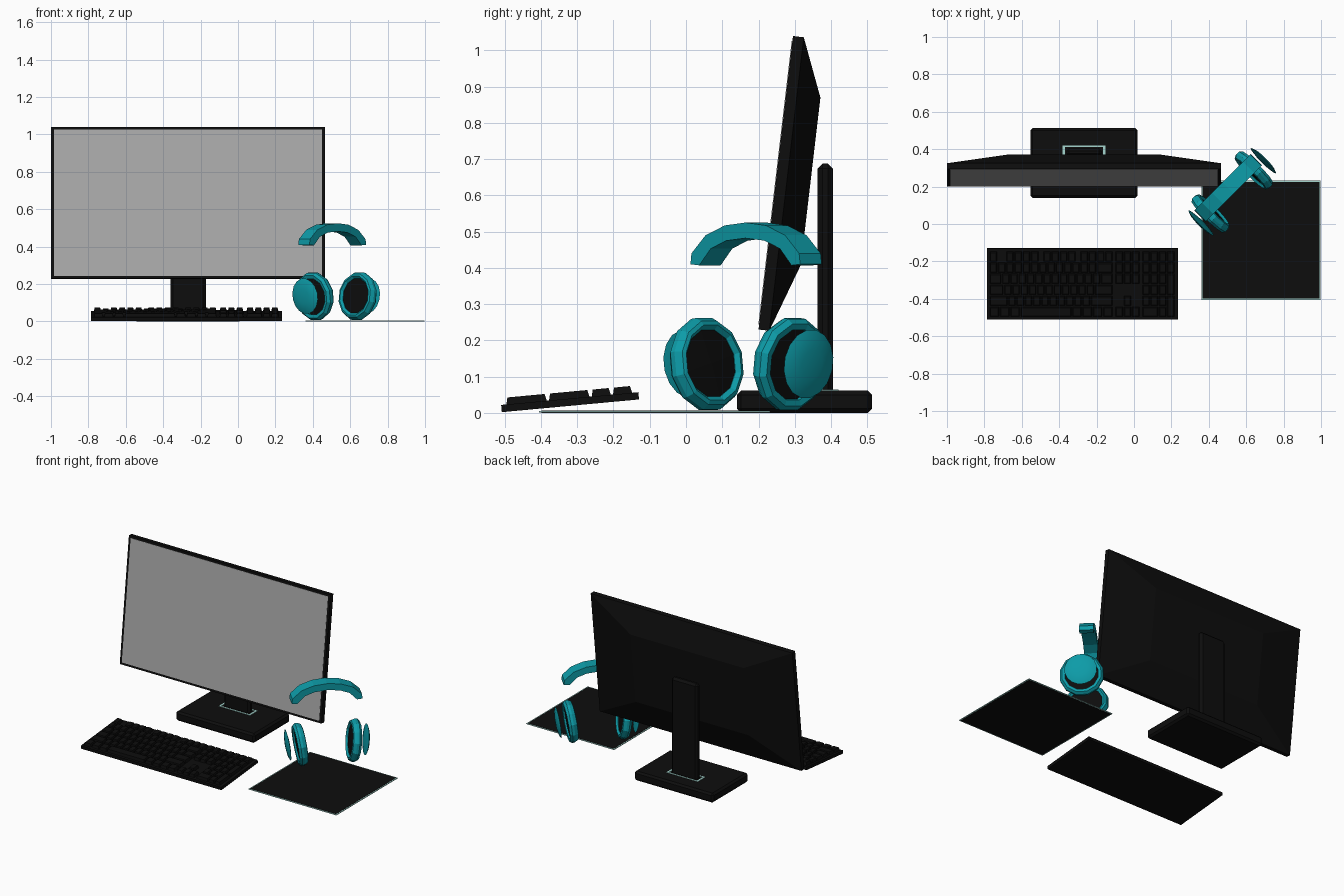
import bpy, bmesh, math
from mathutils import Matrix, Vector

old = bpy.data.objects.get("Cube")
if old:
    bpy.data.objects.remove(old, do_unlink=True)


def material(name, rgb):
    m = bpy.data.materials.new(name)
    m.use_nodes = True
    m.diffuse_color = (*rgb, 1)
    node = next(n for n in m.node_tree.nodes if n.type == 'BSDF_PRINCIPLED')
    node.inputs["Base Color"].default_value = (*rgb, 1)
    node.inputs["Roughness"].default_value = 0.6
    return m


BLACK = material("black plastic", (0.004, 0.004, 0.004))
GREY = material("screen grey", (0.4, 0.4, 0.4))
TEAL = material("teal", (0.004, 0.33, 0.39))
PALE = material("pale mint", (0.38, 0.68, 0.63))


def finish(name, bm, mat, matrix=Matrix(), bevel=0, smooth=0):
    bmesh.ops.recalc_face_normals(bm, faces=bm.faces)
    mesh = bpy.data.meshes.new(name)
    bm.to_mesh(mesh)
    bm.free()
    mesh.materials.append(mat)
    ob = bpy.data.objects.new(name, mesh)
    bpy.context.collection.objects.link(ob)
    ob.matrix_world = matrix
    if bevel:
        mod = ob.modifiers.new("bevel", 'BEVEL')
        mod.width = bevel
        mod.segments = 1
    if smooth:
        bpy.ops.object.select_all(action='DESELECT')
        bpy.context.view_layer.objects.active = ob
        ob.select_set(True)
        bpy.ops.object.shade_smooth_by_angle(angle=math.radians(smooth))
    return ob


def add_box(bm, lo, hi, taper=0):
    """Box between two corners; taper pulls in the top edges."""
    loops = []
    for z, t in ((lo[2], 0), (hi[2], taper)):
        loops.append([(lo[0] + t, lo[1] + t, z), (hi[0] - t, lo[1] + t, z),
                      (hi[0] - t, hi[1] - t, z), (lo[0] + t, hi[1] - t, z)])
    add_loft(bm, loops)


def add_loft(bm, loops, cap=True):
    rings = [[bm.verts.new(p) for p in loop] for loop in loops]
    n = len(rings[0])
    for a, b in zip(rings, rings[1:]):
        for i in range(n):
            j = (i + 1) % n
            bm.faces.new((a[i], a[j], b[j], b[i]))
    if cap:
        bm.faces.new(rings[0])
        bm.faces.new(rings[-1])


def box(name, lo, hi, mat, matrix=Matrix(), **kw):
    bm = bmesh.new()
    add_box(bm, lo, hi)
    return finish(name, bm, mat, matrix, **kw)


def lathe(name, profile, mat, matrix, sides=12, closed=False, smooth=0):
    """Turn (radius, x) points around the x axis."""
    bm = bmesh.new()
    loops = [[(x, r * math.cos(a), r * math.sin(a))
              for a in (math.tau * (i + 0.5) / sides for i in range(sides))]
             for r, x in profile]
    if closed:
        loops.append(loops[0])
    add_loft(bm, loops, cap=not closed)
    bmesh.ops.remove_doubles(bm, verts=bm.verts, dist=1e-5)
    return finish(name, bm, mat, matrix, smooth=smooth)


# Monitor: x across, y depth, z up the tilted panel
MX = -0.267
tilt = Matrix.Translation((MX, 0.2, 0.23)) @ Matrix.Rotation(math.radians(-6.7), 4, 'X')
W, H = 0.732, 0.815


def panel_loop(half, z0, z1, y):
    return [(-half, y, z0), (half, y, z0), (half, y, z1), (-half, y, z1)]


bm = bmesh.new()
add_loft(bm, [panel_loop(W, 0, H, 0), panel_loop(W, 0, H, 0.03),
              panel_loop(0.41, 0.19, 0.655, 0.095)])
finish("monitor_shell", bm, BLACK, tilt)
box("monitor_screen", (-W + 0.015, -0.002, 0.014), (W - 0.015, 0.002, H - 0.014), GREY, tilt)

# Stand
box("stand_base", (MX - 0.287, 0.14, 0), (MX + 0.287, 0.513, 0.062), BLACK, bevel=0.012)
box("stand_column", (MX - 0.095, 0.363, 0.05), (MX + 0.095, 0.405, 0.688), BLACK, bevel=0.014)
bm = bmesh.new()
for s in (-1, 1):
    xs = sorted((MX + s * 0.102, MX + s * 0.114))
    add_box(bm, (xs[0], 0.345, 0.058), (xs[1], 0.42, 0.065))
    yc = 0.3825 + s * 0.034
    add_box(bm, (MX - 0.114, yc - 0.0045, 0.058), (MX + 0.114, yc + 0.0045, 0.065))
finish("stand_trim", bm, PALE)

# Keyboard, sloping up to the back
KW, KD = 1.02, 0.38
slope = Matrix.Translation((-0.785, -0.508, 0.002)) @ Matrix.Rotation(math.radians(5.3), 4, 'X')
box("keyboard_body", (0, 0, 0), (KW, KD, 0.02), BLACK, slope)

U, ROW, GAP = 0.0441, 0.06, 0.005
MAIN = [  # key widths of the main block, front row first
    [1.25] * 3 + [6.25] + [1.25] * 4,
    [2.25] + [1] * 10 + [2.75],
    [1.75] + [1] * 11 + [2.25],
    [1.5] + [1] * 12 + [1.5],
    [1] * 13 + [2],
    [1, -1] + [1] * 4 + [-0.5] + [1] * 4 + [-0.5] + [1] * 4,
]
NAV = [[1] * 3, [-1, 1], [], [1] * 3, [1] * 3, [1] * 3]
PAD = [[2, 1], [1] * 3, [1] * 3, [1] * 3, [1] * 3, [1] * 3]
keys = bmesh.new()


def add_key(x, row, w, rows=1):
    x0, y0 = 0.014 + x * U, 0.014 + row * ROW * 0.985
    add_box(keys, (x0, y0, 0.018), (x0 + w * U - GAP, y0 + rows * ROW * 0.985 - GAP, 0.039), 0.005)


for block, start in ((MAIN, 0), (NAV, 15.25), (PAD, 18.5)):
    for row, widths in enumerate(block):
        x = start
        for w in widths:  # negative widths are gaps
            if w > 0:
                add_key(x, row, w)
            x += abs(w)
for row, rows in ((0, 2), (2, 2), (4, 1), (5, 1)):
    add_key(21.5, row, 1, rows)
finish("keyboard_keys", keys, BLACK, slope)

# Mouse pad with a pale edge
box("mouse_pad_edge", (0.36, -0.405, 0.001), (0.998, 0.232, 0.005), PALE)
box("mouse_pad_surface", (0.367, -0.398, 0), (0.991, 0.225, 0.006), BLACK)

# Headphones, turned 45 degrees: local x runs from ear to ear
turn = Matrix.Translation((0.525, 0.172, 0.135)) @ Matrix.Rotation(math.radians(45), 4, 'Z')

# Headband: half profile of outer and inner arc, mirrored
outer = [(0.214, 0.275), (0.21, 0.305), (0.155, 0.355), (0.08, 0.382), (0, 0.39)]
inner = [(0.18, 0.272), (0.135, 0.318), (0.075, 0.34), (0, 0.347)]
arc = outer + [(-x, z) for x, z in reversed(outer[:-1])]
arc += [(-x, z) for x, z in inner] + list(reversed(inner[:-1]))
bm = bmesh.new()
n = len(outer)
sides = [[bm.verts.new((x, y, z)) for x, z in arc] for y in (-0.012, 0.072)]
for ring in sides:
    bm.faces.new(ring)
for i in range(len(arc)):
    j = (i + 1) % len(arc)
    bm.faces.new((sides[0][i], sides[0][j], sides[1][j], sides[1][i]))
finish("headband", bm, TEAL, turn)

# Ear cups: padded ring, dark core and floating outer cap
RING = [(0.096, -0.016), (0.108, -0.028), (0.12, -0.024), (0.131, -0.004),
        (0.131, 0.012), (0.118, 0.027), (0.1, 0.024)]
CORE = [(0.0, -0.018), (0.1, -0.014), (0.104, 0.014), (0.0, 0.018)]
CAP = [(0.0, -0.008), (0.06, -0.006), (0.096, 0), (0.075, 0.009), (0.04, 0.014), (0.0, 0.016)]
for side, s in (("left", 1), ("right", -1)):
    face = Matrix.Rotation(0 if s > 0 else math.pi, 4, 'Z')
    lean = Matrix.Rotation(s * math.radians(7), 4, 'Y') @ face
    cup = turn @ Matrix.Translation((s * 0.162, 0, 0)) @ lean
    cap = turn @ Matrix.Translation((s * 0.235, 0, 0)) @ lean
    lathe(side + "_ear_ring", RING, TEAL, cup, closed=True)
    lathe(side + "_ear_core", CORE, BLACK, cup)
    lathe(side + "_ear_cap", CAP, TEAL, cap, sides=16, smooth=40)
